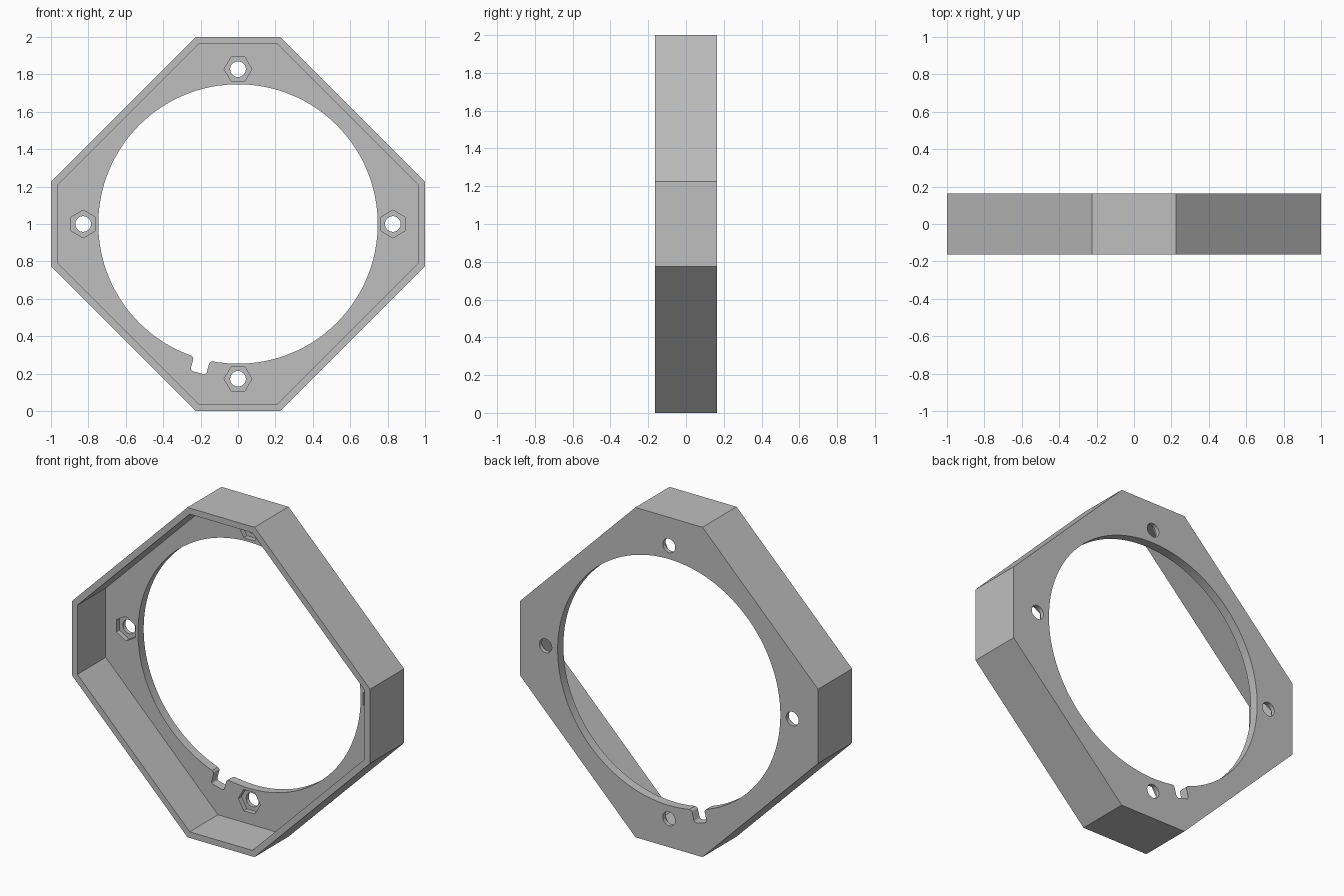
import bpy
import bmesh
from math import cos, sin, pi, radians
from mathutils import Matrix, Vector

if "Cube" in bpy.data.objects:
    bpy.data.objects.remove(bpy.data.objects["Cube"])

HALF_DEPTH = 0.163
FLOOR_FRONT = HALF_DEPTH - 0.055      # inner face of the back plate
RECESS_END = FLOOR_FRONT + 0.03       # bottom of the nut pockets
BORE, BOLT_CIRCLE = 0.747, 0.828
OUT = 0.1                             # cutter overshoot

grey = bpy.data.materials.new("plain grey")
grey.use_nodes = True
colour = (0.52, 0.52, 0.52, 1)
grey.diffuse_color = colour
grey.node_tree.nodes["Principled BSDF"].inputs["Base Color"].default_value = colour


def prism(name, outline, front, back):
    """Extrude an x/z outline, centred on the ring axis, from front to back."""
    bm = bmesh.new()
    face = bm.faces.new([bm.verts.new((x, front, z + 1)) for x, z in outline])
    grown = bmesh.ops.extrude_face_region(bm, geom=[face])["geom"]
    bmesh.ops.translate(bm, vec=(0, back - front, 0),
                        verts=[g for g in grown if isinstance(g, bmesh.types.BMVert)])
    bmesh.ops.recalc_face_normals(bm, faces=bm.faces)
    mesh = bpy.data.meshes.new(name)
    bm.to_mesh(mesh)
    bm.free()
    mesh.materials.append(grey)
    obj = bpy.data.objects.new(name, mesh)
    bpy.context.collection.objects.link(obj)
    return obj


def octagon(reach, flat):
    corner = [(flat, reach), (reach, flat)]
    pts = []
    for k in range(4):
        turn = Matrix.Rotation(-k * pi / 2, 2)
        pts += [tuple(turn @ Vector(c)) for c in corner]
    return pts


def circle(radius, count, cx=0, cz=0, start=0, sweep=2 * pi):
    return [(cx + radius * cos(start + sweep * i / count),
             cz + radius * sin(start + sweep * i / count)) for i in range(count)]


def notch_outline(half=0.044, bottom=0.823, r=0.014):
    """Keyway with rounded bottom corners and eased mouth, turned to its place."""
    mouth = BORE + r
    side = [(half + r, BORE - 0.1), (half + r, BORE - 0.001)]
    side += circle(r, 5, half + r, mouth, -pi / 2, -pi / 2)[1:] + [(half, mouth)]
    side += circle(r, 5, half - r, bottom - r, 0, pi / 2) + [(half - r, bottom)]
    shape = side + [(-t, d) for t, d in reversed(side)]
    turn = Matrix.Rotation(radians(-15), 2)
    return [tuple(turn @ Vector((t, -d))) for t, d in shape]


# Octagonal housing
frame = prism("octagonal_frame", octagon(1, 0.225), -HALF_DEPTH, HALF_DEPTH)

# Front cavity, central bore and keyway notch
back = HALF_DEPTH + OUT
cutters = [
    prism("cavity_cutter", octagon(0.963, 0.21), -HALF_DEPTH - OUT, FLOOR_FRONT),
    prism("bore_cutter", circle(BORE, 128), 0, back),
    prism("notch_cutter", notch_outline(), 0, back),
]

# Four bolt holes with hexagonal nut pockets
for k in range(4):
    a = k * pi / 2
    cx, cz = BOLT_CIRCLE * cos(a), BOLT_CIRCLE * sin(a)
    cutters.append(prism("pocket_cutter", circle(0.074, 6, cx, cz, a + pi / 2), 0, RECESS_END))
    cutters.append(prism("bolt_cutter", circle(0.042, 32, cx, cz), 0, back))

for cutter in cutters:
    cutter.hide_render = True
    mod = frame.modifiers.new(cutter.name, "BOOLEAN")
    mod.operation, mod.solver, mod.object = "DIFFERENCE", "EXACT", cutter

# Bake the cuts and discard the cutters
graph = bpy.context.evaluated_depsgraph_get()
cut_mesh = bpy.data.meshes.new_from_object(frame.evaluated_get(graph))
frame.modifiers.clear()
frame.data = cut_mesh
for cutter in cutters:
    bpy.data.objects.remove(cutter)

bpy.ops.object.select_all(action="DESELECT")
frame.select_set(True)
bpy.context.view_layer.objects.active = frame
bpy.ops.object.shade_smooth_by_angle(angle=radians(30))
